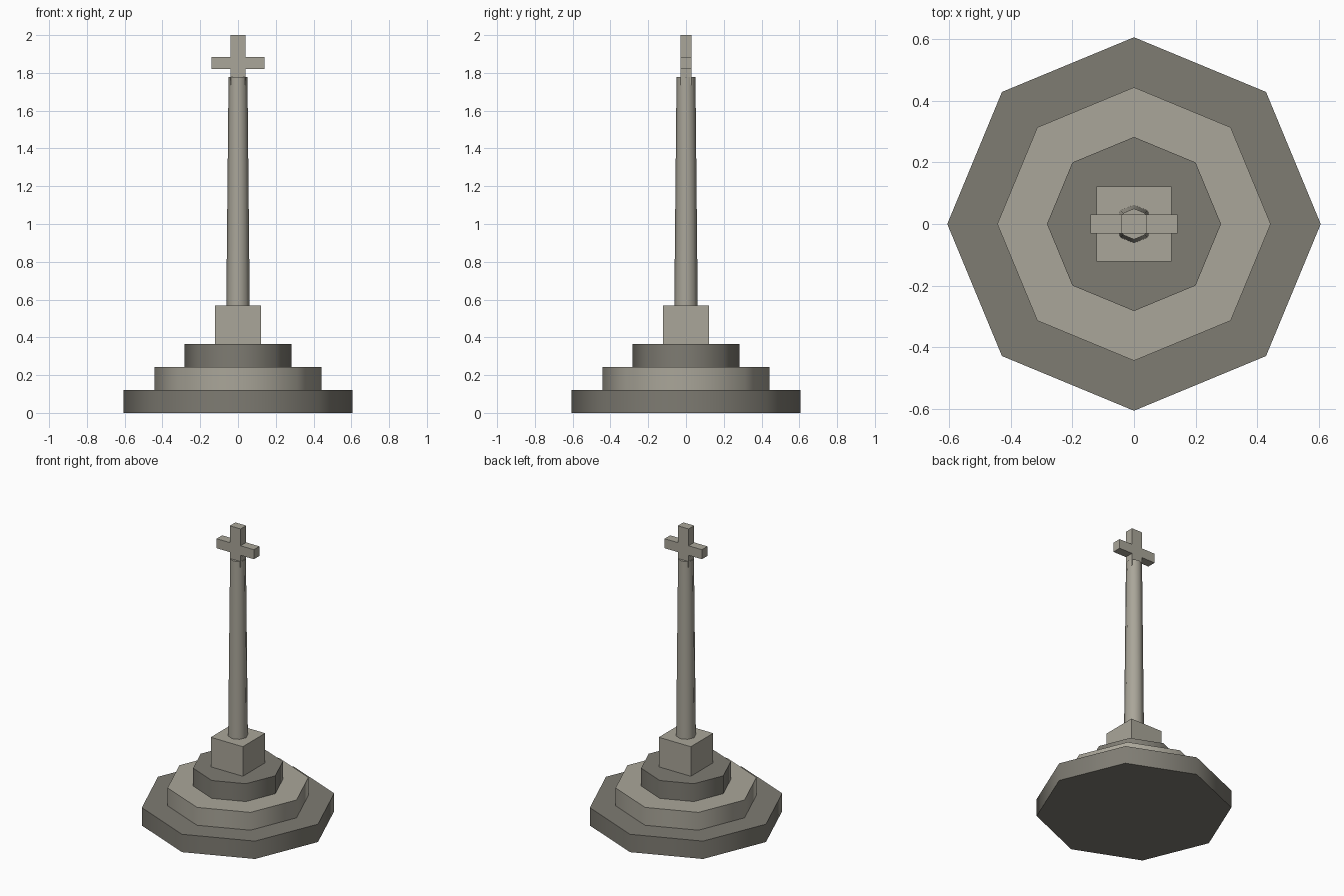
import bpy
import math

if "Cube" in bpy.data.objects:
    bpy.data.objects.remove(bpy.data.objects["Cube"])


def material(name, rgb):
    m = bpy.data.materials.new(name)
    m.diffuse_color = (*rgb, 1)
    m.use_nodes = True
    m.node_tree.nodes["Principled BSDF"].inputs["Base Color"].default_value = m.diffuse_color
    return m


light = material("light_stone", (0.40, 0.38, 0.32))
dark = material("dark_stone", (0.21, 0.20, 0.17))


def octagon(name, r_bottom, r_top, z0, z1, mat):
    bpy.ops.mesh.primitive_cone_add(vertices=8, radius1=r_bottom, radius2=r_top,
                                    depth=z1 - z0, location=(0, 0, (z0 + z1) / 2))
    ob = bpy.context.object
    ob.name = name
    ob.data.materials.append(mat)
    # Blend the eight sides, keep the rims sharp
    bpy.ops.object.shade_smooth_by_angle(angle=math.radians(50))


def box(name, width, depth, z0, z1, mat):
    bpy.ops.mesh.primitive_cube_add(size=1, location=(0, 0, (z0 + z1) / 2))
    ob = bpy.context.object
    ob.name = name
    ob.scale = (width, depth, z1 - z0)
    bpy.ops.object.transform_apply(location=False, rotation=False, scale=True)
    ob.data.materials.append(mat)


# Stepped octagonal base
steps = [("lower_step", 0.605, dark), ("middle_step", 0.443, light), ("upper_step", 0.282, dark)]
for i, (name, radius, mat) in enumerate(steps):
    octagon(name, radius, radius, i * 0.122, (i + 1) * 0.122, mat)

# Socket block and tapered shaft
box("socket_block", 0.242, 0.242, 0.366, 0.568, light)
octagon("shaft", 0.062, 0.05, 0.568, 1.777, light)

# Cross, its foot sunk into the shaft head
box("cross_upright", 0.082, 0.06, 1.737, 2.0, light)
box("cross_arms", 0.282, 0.06, 1.82, 1.885, light)
